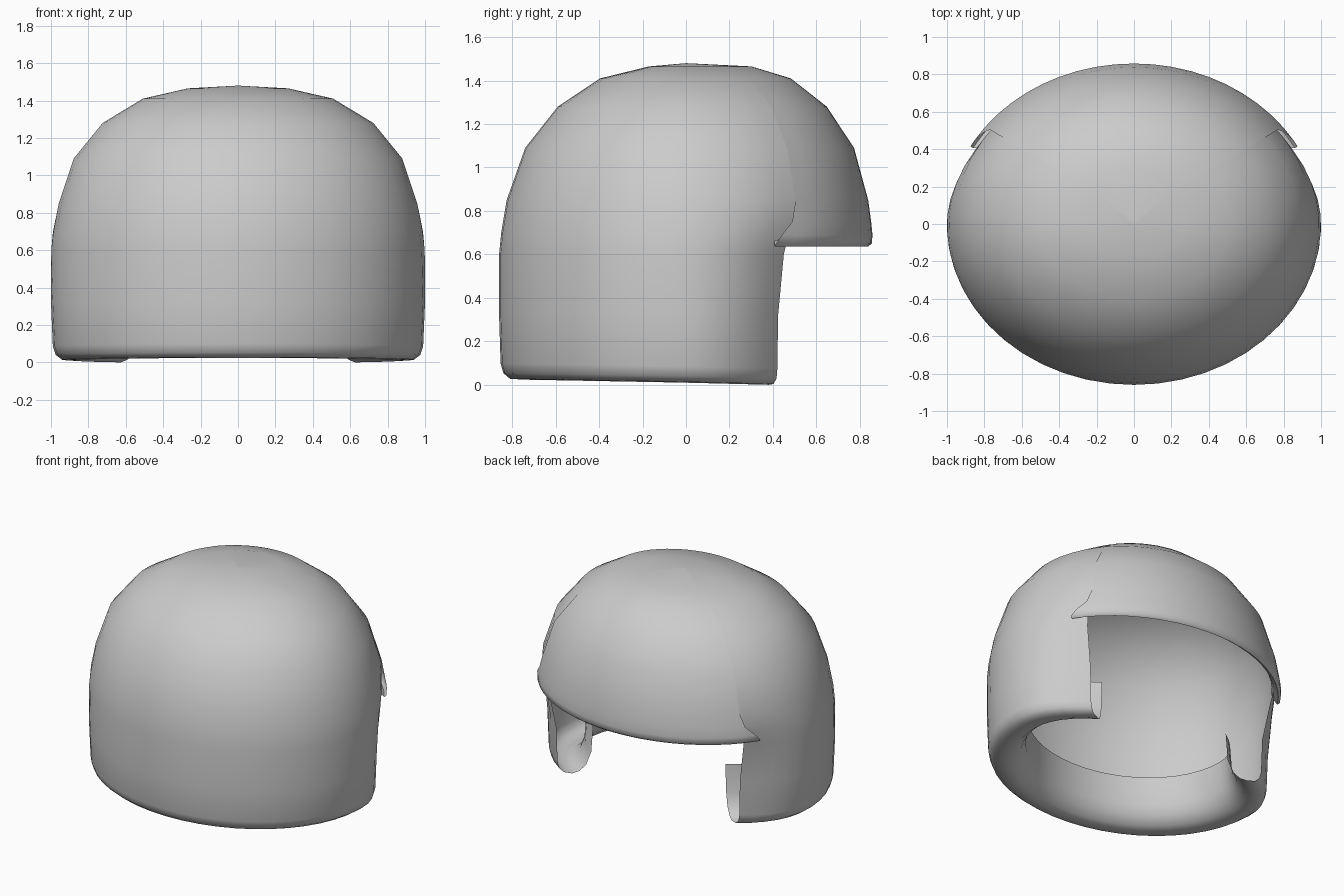
import bpy, bmesh
from math import sin, cos, radians

if "Cube" in bpy.data.objects:
    bpy.data.objects.remove(bpy.data.objects["Cube"])


def shell(name, rows, segs):
    """Loft open elliptical arcs: each row is (z, half width, back depth, front depth, start, end)."""
    bm = bmesh.new()
    grid = []
    for z, hx, yb, yf, a0, a1 in rows:
        ring = []
        for i in range(segs + 1):
            a = radians(a0 + (a1 - a0) * i / segs)
            y = sin(a) * (yf if sin(a) > 0 else yb)
            drop = 0.014 * sin(a) if z < 0.1 else 0   # rim dips toward the cheeks
            ring.append(bm.verts.new((hx * cos(a), y, z - drop)))
        grid.append(ring)
    for r0, r1 in zip(grid, grid[1:]):
        for i in range(segs):
            bm.faces.new((r0[i], r0[i + 1], r1[i + 1], r1[i]))
    bmesh.ops.remove_doubles(bm, verts=bm.verts, dist=0.0005)
    bmesh.ops.recalc_face_normals(bm, faces=bm.faces)
    mesh = bpy.data.meshes.new(name)
    bm.to_mesh(mesh)
    bm.free()
    obj = bpy.data.objects.new(name, mesh)
    bpy.context.collection.objects.link(obj)
    bpy.ops.object.select_all(action='DESELECT')
    obj.select_set(True)
    bpy.context.view_layer.objects.active = obj
    bpy.ops.object.shade_smooth_by_angle(angle=radians(60))
    return obj


# shared dome profile: z, half width, back depth, front depth
dome = [(0.85, 0.96, 0.825, 0.835), (1.09, 0.88, 0.74, 0.77),
        (1.28, 0.725, 0.59, 0.645), (1.41, 0.51, 0.395, 0.48),
        (1.465, 0.27, 0.17, 0.30), (1.48, 0.0, 0.0, 0.0)]

# main shell: inner lip, rolled bottom rim, wall: z, half width, back, front, start angle
wall = [(0.34, 0.72, 0.62, 0.43, 44), (0.15, 0.735, 0.635, 0.44, 44),
        (0.07, 0.77, 0.665, 0.47, 44), (0.025, 0.82, 0.71, 0.51, 44),
        (0.01, 0.87, 0.75, 0.55, 44), (0.014, 0.94, 0.81, 0.58, 44),
        (0.04, 0.975, 0.84, 0.60, 44), (0.085, 0.99, 0.853, 0.605, 44),
        (0.32, 1.0, 0.86, 0.61, 44), (0.6, 1.0, 0.86, 0.70, 40),
        (0.7, 0.99, 0.85, 0.77, 38)]
rows = [(z, hx, yb, yf, a, -180 - a) for z, hx, yb, yf, a in wall]
rows += [(z, hx, yb, yf, 40, -220) for z, hx, yb, yf in dome]
shell("helmet_shell", rows, 36)

# brow: front panel over the face opening with a rolled lower edge
lip = [(0.69, 0.94, 0.8, 0.80, 31), (0.655, 0.96, 0.82, 0.815, 30),
       (0.637, 0.985, 0.84, 0.838, 29), (0.65, 1.0, 0.86, 0.855, 29),
       (0.69, 1.0, 0.86, 0.858, 31), (0.75, 0.985, 0.86, 0.852, 35)]
rows = [(z, hx, yb, yf, a, 180 - a) for z, hx, yb, yf, a in lip]
rows += [(z, hx * 1.004, yb, yf * 1.004, 37, 143) for z, hx, yb, yf in dome]
shell("brow_panel", rows, 20)
